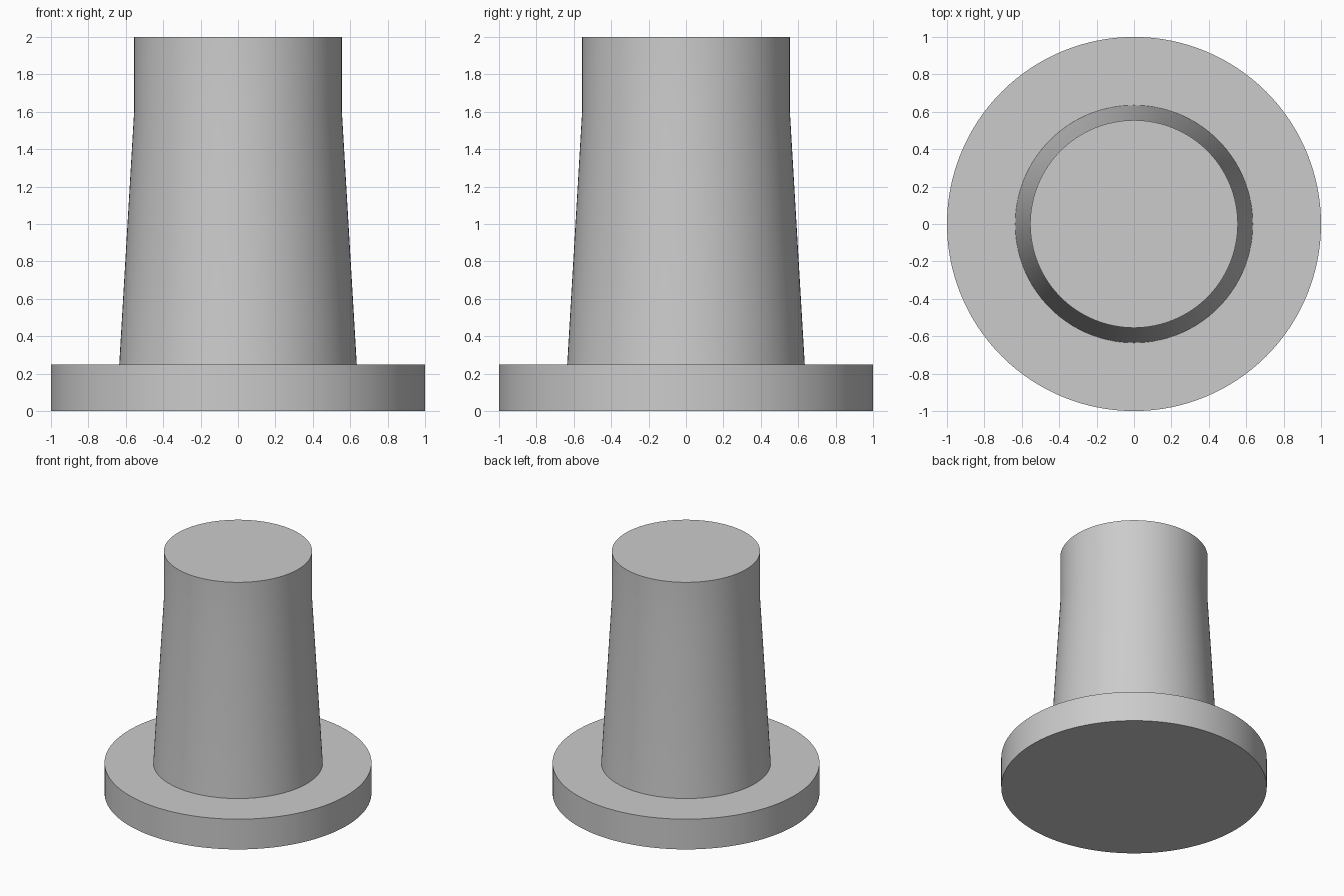
import bpy
import bmesh
import math

cube = bpy.data.objects.get("Cube")
if cube:
    bpy.data.objects.remove(cube, do_unlink=True)

SEGMENTS = 128

# Single grey material
grey = bpy.data.materials.new("light_grey")
grey.use_nodes = True
colour = (0.6, 0.6, 0.6, 1)
grey.diffuse_color = colour
grey.node_tree.nodes["Principled BSDF"].inputs["Base Color"].default_value = colour


def lathe(name, profile):
    """Revolve (radius, height) points around z into one closed solid."""
    bm = bmesh.new()
    verts = [bm.verts.new((r, 0, z)) for r, z in profile]
    edges = [bm.edges.new(pair) for pair in zip(verts, verts[1:])]
    bmesh.ops.spin(bm, geom=verts + edges, axis=(0, 0, 1), cent=(0, 0, 0),
                   angle=math.tau, steps=SEGMENTS, use_duplicate=False)
    bmesh.ops.remove_doubles(bm, verts=bm.verts, dist=0.0001)
    bmesh.ops.recalc_face_normals(bm, faces=bm.faces)
    mesh = bpy.data.meshes.new(name)
    bm.to_mesh(mesh)
    bm.free()
    mesh.materials.append(grey)
    obj = bpy.data.objects.new(name, mesh)
    bpy.context.collection.objects.link(obj)
    bpy.ops.object.select_all(action="DESELECT")
    obj.select_set(True)
    bpy.context.view_layer.objects.active = obj
    bpy.ops.object.shade_smooth_by_angle(angle=math.radians(30))
    return obj


# Flange disc, tapered shank and straight neck in one turned profile
lathe("flanged_plug", [
    (0, 0), (1, 0), (1, 0.25),
    (0.635, 0.25), (0.555, 1.61), (0.555, 2), (0, 2),
])
